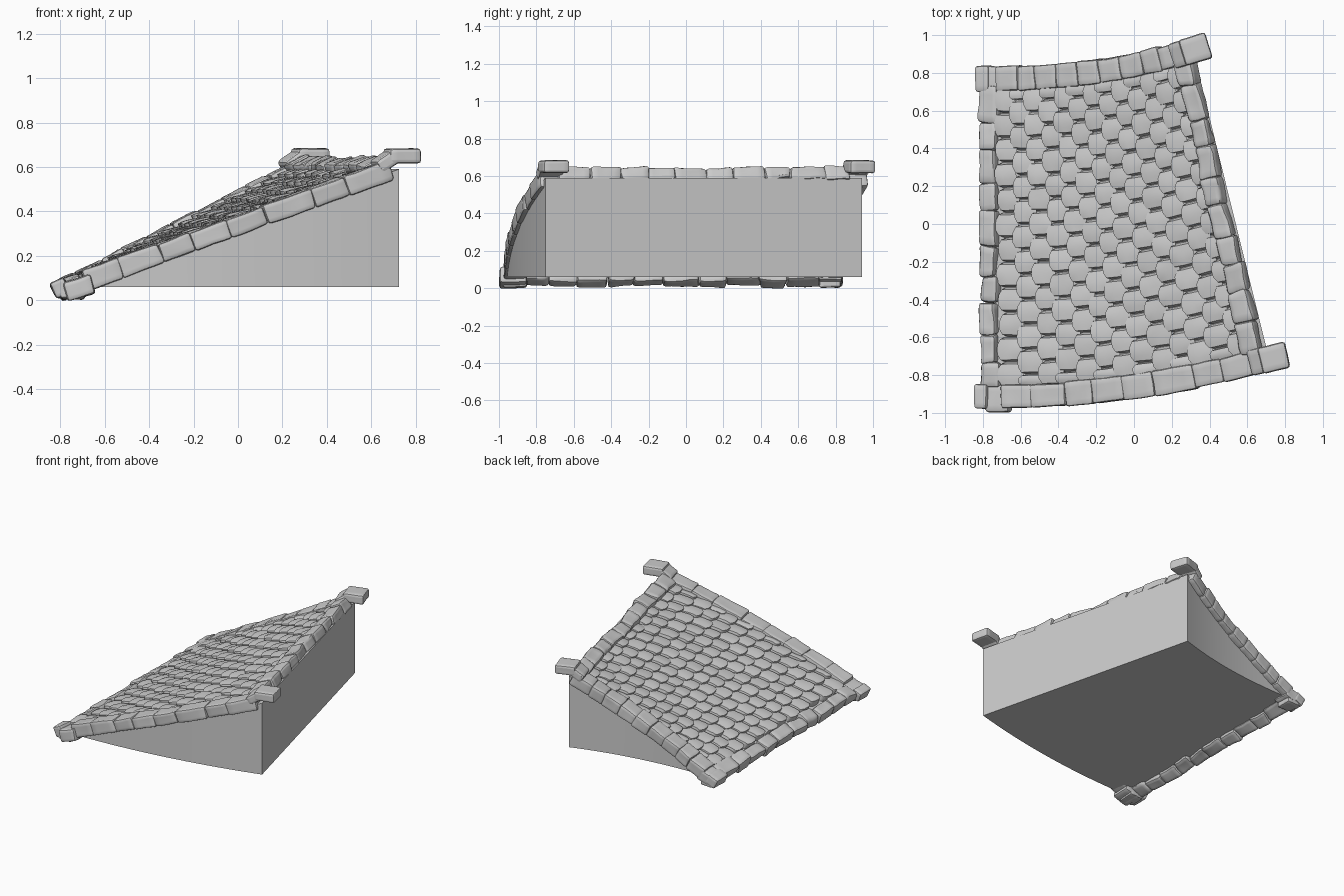
import bpy, bmesh, random
from math import radians
from mathutils import Vector, Matrix, noise

if "Cube" in bpy.data.objects:
    bpy.data.objects.remove(bpy.data.objects["Cube"])

random.seed(4)
rnd = random.uniform


def surf(u, v):
    """Warped roof surface: u runs eave to ridge, v front to back."""
    z = 0.055 + 0.54 * u
    w = max(u, 0)
    f = Vector((-0.78 + 1.48 * u, -0.915 + 0.20 * w ** 2, z))
    b = Vector((-0.78 + 1.08 * u, 0.77 + 0.15 * w ** 2.3, z))
    return f.lerp(b, v)


def frame(u, v, along_v=False):
    e = 0.01
    du = (surf(u + e, v) - surf(u - e, v)).normalized()
    dv = (surf(u, v + e) - surf(u, v - e)).normalized()
    n = du.cross(dv).normalized()
    if along_v:
        y, x = dv, dv.cross(n)
    else:
        x, y = du, n.cross(du)
    m = Matrix((x, y, n)).transposed().to_4x4()
    m.translation = surf(u, v)
    return m


def stone(bm, mat, size, jitter=0.006, bevel=0.013):
    """Rough chiselled block, bevelled and gently dented."""
    t = bmesh.new()
    bmesh.ops.create_cube(t, size=1)
    for v in t.verts:
        v.co = Vector([c * s + rnd(-jitter, jitter) for c, s in zip(v.co, size)])
    bmesh.ops.subdivide_edges(t, edges=t.edges[:], cuts=3, use_grid_fill=True)
    sharp = [e for e in t.edges if len(e.link_faces) == 2 and e.calc_face_angle() > 0.8]
    bmesh.ops.bevel(t, geom=sharp, offset=bevel, segments=2, profile=0.5, affect='EDGES')
    t.transform(mat)
    for v in t.verts:
        v.co += noise.noise_vector(v.co * 13) * jitter
    me = bpy.data.meshes.new("tmp")
    t.to_mesh(me)
    t.free()
    bm.from_mesh(me)
    bpy.data.meshes.remove(me)


def finish(bm, name, angle=35):
    bmesh.ops.recalc_face_normals(bm, faces=bm.faces[:])
    me = bpy.data.meshes.new(name)
    bm.to_mesh(me)
    bm.free()
    me.shade_smooth()
    me.set_sharp_from_angle(angle=radians(angle))
    ob = bpy.data.objects.new(name, me)
    bpy.context.collection.objects.link(ob)


def cuts(a, b, n):
    """Uneven divisions of a range."""
    w = [rnd(0.8, 1.25) for _ in range(n)]
    out = [a]
    for x in w:
        out.append(out[-1] + (b - a) * x / sum(w))
    return list(zip(out, out[1:]))


# Solid wedge below the roof
bm = bmesh.new()
N = 24
rows = []
for i in range(N + 1):
    u = 0.03 + 0.98 * i / N
    top = [surf(u, v) - Vector((0, 0, 0.01)) for v in (-0.025, 1.01)]
    low = [Vector((p.x, p.y, 0.06)) for p in top]
    rows.append([bm.verts.new(p) for p in (top[0], top[1], low[1], low[0])])
for a, b in zip(rows, rows[1:]):
    for k in range(4):
        j = (k + 1) % 4
        bm.faces.new((a[k], a[j], b[j], b[k]))
bm.faces.new(rows[0])
bm.faces.new(rows[-1])
finish(bm, "wedge_body", 30)

# Overlapping courses of rounded tiles
bm = bmesh.new()
COURSES, PER_ROW, G = 13, 12, 6
pitch = 0.90 / COURSES
for c in range(COURSES):
    u0 = 0.055 + c * pitch
    shift = 0.5 if c % 2 else 0
    for k in range(PER_ROW + (c % 2)):
        va = 0.03 + 0.94 * max(0, k - shift) / PER_ROW
        vb = 0.03 + 0.94 * min(PER_ROW, k + 1 - shift) / PER_ROW
        lift, slide, roll = rnd(-0.003, 0.004), rnd(-0.008, 0.006), rnd(-0.004, 0.004)
        grid = []
        for i in range(G + 1):
            row = []
            for j in range(G + 1):
                t, s = i / G, 2 * j / G - 1
                skirt = i == 0 or j in (0, G)
                t2 = max(0, (i - 1) / (G - 1))
                s2 = max(-1, min(1, s * 1.25))
                u = u0 + slide + pitch * (1.3 * t2 + 0.28 * abs(s2) ** 3 * (1 - t2))
                v = (va + vb) / 2 + (vb - va) / 2 * s2 * 0.99
                h = 0.036 - 0.026 * t2 + 0.009 * (1 - s2 ** 2) + lift + roll * s2
                h -= 0.007 * (1 - t2) ** 6
                if skirt:
                    h = -0.012
                f = frame(u, v)
                p = f.translation + f.col[2].to_3d() * h
                row.append(bm.verts.new(p + noise.noise_vector(p * 12) * 0.004))
            grid.append(row)
        for i in range(G):
            for j in range(G):
                bm.faces.new((grid[i][j], grid[i + 1][j], grid[i + 1][j + 1], grid[i][j + 1]))
finish(bm, "roof_tiles", 50)

# Sloping stone rails on the front and back edges
for name, v, n in (("front_rail", 0.0, 8), ("back_rail", 1.0, 9)):
    bm = bmesh.new()
    for a, b in cuts(0.06, 0.985, n):
        f = frame((a + b) / 2, v)
        length = (surf(b, v) - surf(a, v)).length
        stone(bm, f, (length + 0.004, 0.128 + rnd(-.006, .006), 0.09 + rnd(-.005, .005)), 0.004)
    finish(bm, name)

# Irregular stones along the eave and the ridge
for name, u, n, h, size in (("eave_stones", 0.013, 10, 0.0, (0.095, 0.085)),
                            ("ridge_stones", 0.965, 10, 0.022, (0.105, 0.075))):
    bm = bmesh.new()
    for a, b in cuts(0.03, 0.975, n):
        f = frame(u + rnd(-0.006, 0.006), (a + b) / 2, True)
        f = f @ Matrix.Translation((0, 0, h)) @ Matrix.Rotation(rnd(-.06, .06), 4, 'Z')
        length = (surf(u, b) - surf(u, a)).length
        stone(bm, f, (size[0] + rnd(-.012, .012), length + 0.004, size[1] + rnd(-.008, .008)), 0.008, 0.018)
    finish(bm, name)

# Flat cap stones with sloped connectors at the ridge ends
for name, x, y, ang in (("front_ridge_cap", 0.74, -0.708, 13), ("back_ridge_cap", 0.325, 0.925, 17)):
    bm = bmesh.new()
    rot = Matrix.Rotation(radians(ang), 4, 'Z')
    m = Matrix.Translation((x, y, 0.65)) @ rot
    stone(bm, m, (0.15, 0.142, 0.068), 0.002, 0.016)
    m = m @ Matrix.Translation((-0.075, 0, -0.022)) @ Matrix.Rotation(radians(-34), 4, 'Y')
    stone(bm, m, (0.11, 0.138, 0.065), 0.002, 0.016)
    finish(bm, name)

# Corner stones at the eave
bm = bmesh.new()
for x, y, z, sx, sy, sz, tilt in ((-0.80, -0.915, 0.055, 0.075, 0.13, 0.075, -25),
                                 (-0.715, -0.925, 0.055, 0.13, 0.145, 0.085, -18),
                                 (-0.745, -0.915, 0.028, 0.11, 0.13, 0.045, 0),
                                 (-0.795, 0.77, 0.055, 0.08, 0.135, 0.075, -25),
                                 (-0.725, 0.77, 0.07, 0.10, 0.13, 0.085, -20),
                                 (-0.745, 0.77, 0.028, 0.11, 0.12, 0.045, 0)):
    m = Matrix.Translation((x, y, z)) @ Matrix.Rotation(radians(tilt), 4, 'Y')
    stone(bm, m, (sx, sy, sz), 0.004, 0.014)
finish(bm, "eave_corner_stones")
